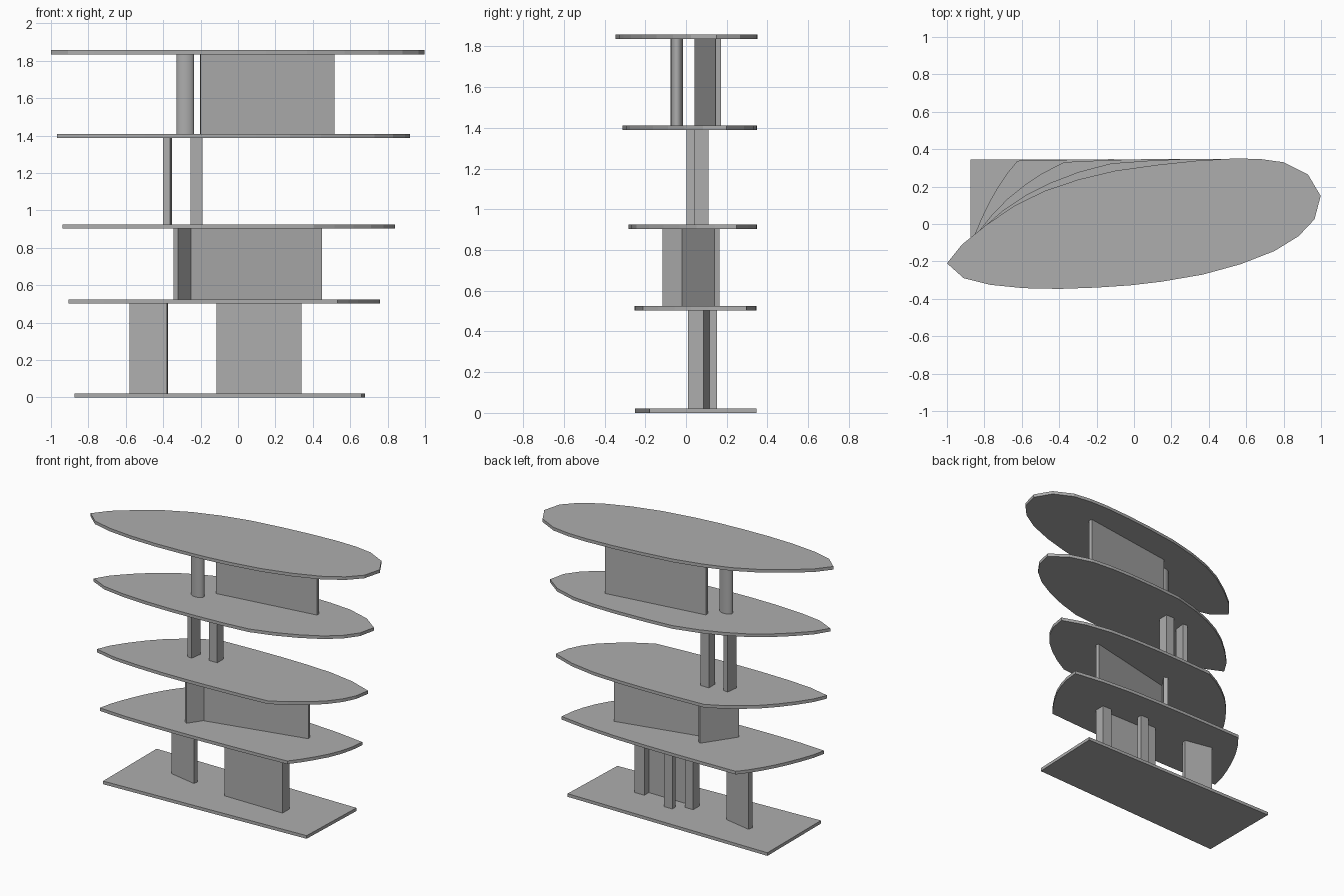
import bpy, math
from mathutils import Vector

cube = bpy.data.objects.get("Cube")
if cube:
    bpy.data.objects.remove(cube, do_unlink=True)

grey = bpy.data.materials.new("plain_grey")
grey.use_nodes = True
GREY = (0.42, 0.42, 0.42, 1)
grey.diffuse_color = GREY
grey.node_tree.nodes["Principled BSDF"].inputs["Base Color"].default_value = GREY


def prism(name, outline, z0, z1):
    """Upright solid over a counter-clockwise outline."""
    n = len(outline)
    verts = [(x, y, z) for z in (z0, z1) for x, y in outline]
    faces = [tuple(reversed(range(n))), tuple(range(n, 2 * n))]
    faces += [(i, (i + 1) % n, n + (i + 1) % n, n + i) for i in range(n)]
    mesh = bpy.data.meshes.new(name)
    mesh.from_pydata(verts, [], faces)
    mesh.materials.append(grey)
    obj = bpy.data.objects.new(name, mesh)
    bpy.context.collection.objects.link(obj)
    return obj


def wall(name, start, end, thick, level):
    """Straight wall whose right-hand face runs from start to end."""
    a, b = Vector(start), Vector(end)
    d = (b - a).normalized()
    side = Vector((-d.y, d.x)) * thick
    return prism(name, [a, b, b + side, a + side], *level)


def post(name, x0, x1, y0, y1, level):
    return prism(name, [(x0, y0), (x1, y0), (x1, y1), (x0, y1)], *level)


# Slabs: the bottom quad blends step by step into the top oval
corners = [(-0.875, -0.25), (0.66, -0.18), (0.68, 0.345), (-0.875, 0.345)]
arcs = [
    [(-1, -.21), (-.91, -.29), (-.77, -.325), (-.59, -.343), (-.4, -.347), (-.2, -.34), (-.02, -.328)],
    [(.15, -.308), (.37, -.27), (.57, -.215), (.75, -.145), (.88, -.065), (.965, .025)],
    [(.998, .15), (.93, .265), (.8, .33), (.67, .348), (.53, .35), (.33, .338)],
    [(.13, .317), (-.1, .285), (-.3, .237), (-.48, .176), (-.64, .097), (-.79, -.005), (-.92, -.11)],
]
THICK = 0.022
tops = [0.022, 0.525, 0.926, 1.41, 1.857]
names = ["base_slab", "first_slab", "second_slab", "third_slab", "top_slab"]
for k, (name, top) in enumerate(zip(names, tops)):
    t = k / 4
    outline = []
    for i, arc in enumerate(arcs):
        a, b = Vector(corners[i]), Vector(corners[(i + 1) % 4])
        for j, p in enumerate(arc):
            outline.append(a.lerp(b, j / len(arc)).lerp(Vector(p), t))
    if k == 0:
        outline = corners
    prism(name, outline, top - THICK, top)

levels = [(tops[i], tops[i + 1] - THICK) for i in range(4)]
ground, first, second, third = levels

# Ground storey: a loose panel, and a panel with posts
wall("ground_side_panel", (-.58, .092), (-.38, .052), .033, ground)
post("ground_long_panel", -.115, .265, .012, .035, ground)
post("ground_end_post", .265, .34, .01, .085, ground)
post("ground_back_post", 0, .065, .115, .152, ground)
post("ground_inner_post", -.115, -.05, .035, .085, ground)

# First storey: long wall crossed by a short wing
wall("first_long_wall", (-.25, -.02), (.45, .14), .026, first)
wall("first_wing_wall", (-.32, -.115), (-.17, .105), .03, first)

# Second storey: two posts
wall("second_left_post", (-.40, .008), (-.363, .003), .085, second)
post("second_right_post", -.255, -.19, .04, .11, second)

# Third storey: an oval column and a long wall
wall("third_long_wall", (-.2, .042), (.515, .145), .028, third)
ring = [2 * math.pi * i / 32 for i in range(32)]
column = prism("third_column",
               [(-.282 + .048 * math.cos(a), -.045 + .03 * math.sin(a)) for a in ring], *third)
bpy.ops.object.select_all(action="DESELECT")
column.select_set(True)
bpy.context.view_layer.objects.active = column
bpy.ops.object.shade_smooth_by_angle()
